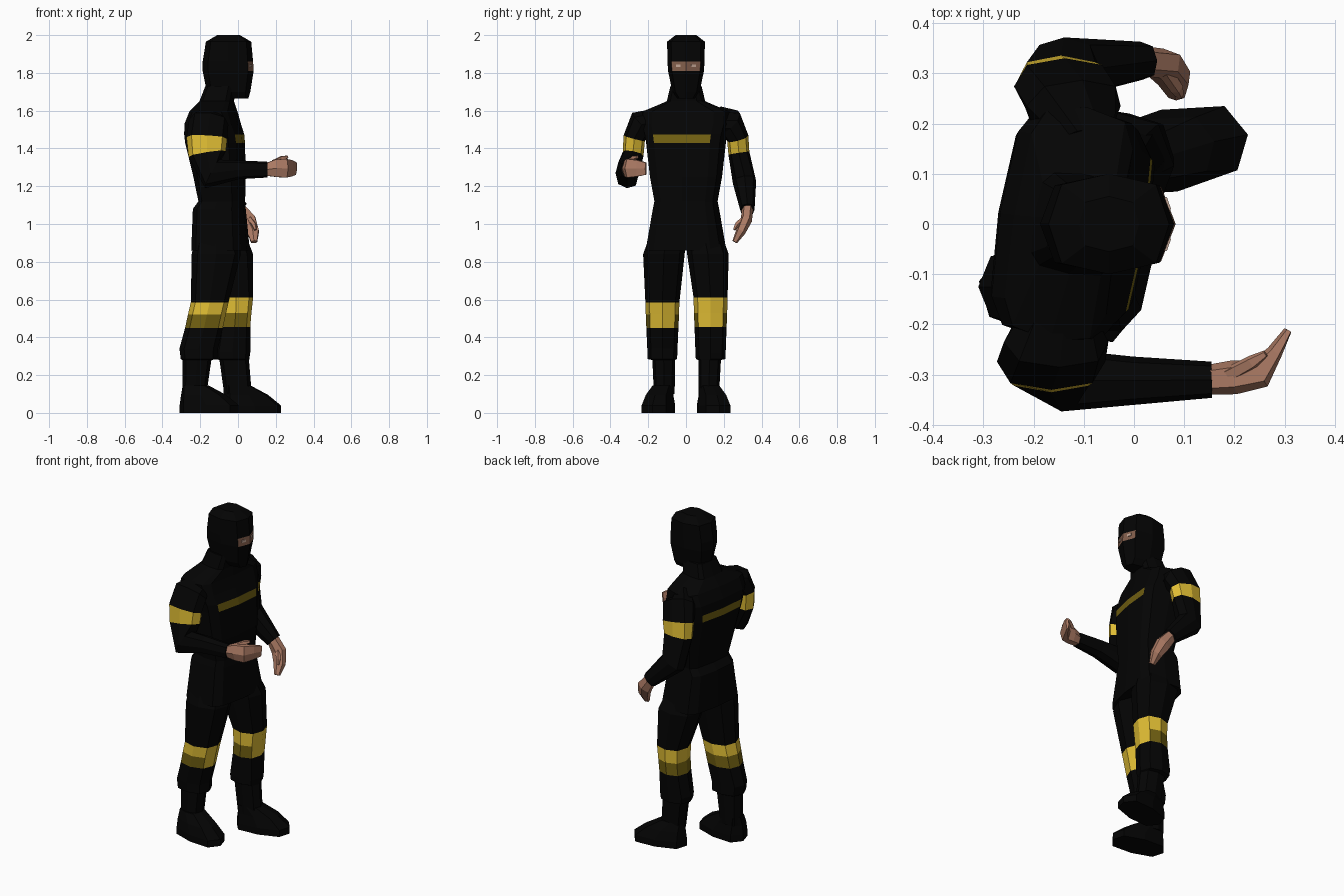
import bpy, bmesh, math
from mathutils import Vector


def material(name, rgb):
    m = bpy.data.materials.new(name)
    m.diffuse_color = (*rgb, 1)
    return m


BLACK = material("black_cloth", (0.0012, 0.0012, 0.0012))
YELLOW = material("bright_yellow", (0.76, 0.52, 0.035))
OLIVE = material("dark_yellow", (0.17, 0.12, 0.006))
SKIN = material("skin", (0.42, 0.20, 0.13))
SHADE = material("dark_skin", (0.22, 0.11, 0.07))
PALE = material("pale_eye", (0.55, 0.38, 0.30))


def spow(v, p):
    return math.copysign(abs(v) ** p, v) if abs(v) > 1e-6 else 0.0


def loft(name, rings, mats, n=8, p=0.8, yaw=0.0, upright=True, paint=None):
    """Skin rings of (x, y, z, side radius, depth radius) into a closed flat-faced tube."""
    bm = bmesh.new()
    pts = [Vector(r[:3]) for r in rings]
    loops = []
    for i, r in enumerate(rings):
        if upright:
            t = Vector((0, 0, 1))
        else:
            t = (pts[min(i + 1, len(pts) - 1)] - pts[max(i - 1, 0)]).normalized()
        ref = Vector((math.sin(yaw), math.cos(yaw), 0))
        u = (ref - t * ref.dot(t)).normalized()
        w = u.cross(t)
        loop = []
        for j in range(n):
            a = 2 * math.pi * j / n
            loop.append(bm.verts.new(pts[i] + u * r[3] * spow(math.cos(a), p)
                                     + w * r[4] * spow(math.sin(a), p)))
        loops.append(loop)
    for i in range(len(loops) - 1):
        for j in range(n):
            k = (j + 1) % n
            f = bm.faces.new((loops[i][j], loops[i][k], loops[i + 1][k], loops[i + 1][j]))
            f.material_index = paint(i, j) if paint else 0
    bm.faces.new(loops[0])
    bm.faces.new(loops[-1])
    bmesh.ops.recalc_face_normals(bm, faces=bm.faces)
    me = bpy.data.meshes.new(name)
    bm.to_mesh(me)
    bm.free()
    for m in mats:
        me.materials.append(m)
    ob = bpy.data.objects.new(name, me)
    bpy.context.collection.objects.link(ob)
    return ob


def slices(rows):
    """Turn (z, front x, back x, half width) rows into loft rings centred on y = 0."""
    return [((f + b) / 2, 0, z, h, (f - b) / 2) for z, f, b, h in rows]


# Torso, turned slightly, with a stripe on chest and back
loft("torso", slices([
    (0.86, 0.05, -0.235, 0.215), (1.08, 0.032, -0.23, 0.175), (1.12, 0.028, -0.20, 0.168),
    (1.25, 0.03, -0.225, 0.192), (1.43, 0.025, -0.268, 0.212), (1.475, 0.02, -0.272, 0.22),
    (1.53, 0.0, -0.268, 0.235), (1.595, -0.02, -0.24, 0.235), (1.65, -0.025, -0.20, 0.10),
    (1.73, -0.015, -0.17, 0.08)]),
    [BLACK, OLIVE], n=12, p=0.5, yaw=0.16,
    paint=lambda i, j: 1 if i == 4 and j in (2, 3, 8, 9) else 0)

# Masked head with the eye slit left open
loft("head", slices([
    (1.665, 0.055, -0.08, 0.045), (1.70, 0.065, -0.165, 0.072), (1.81, 0.083, -0.187, 0.095),
    (1.86, 0.08, -0.187, 0.098), (1.965, 0.07, -0.17, 0.10), (2.0, 0.01, -0.11, 0.055)]),
    [BLACK, SHADE], p=0.7,
    paint=lambda i, j: 1 if i == 2 and j in (1, 2) else 0)

# Eyes
for side, s in (("left", 1), ("right", -1)):
    bpy.ops.mesh.primitive_cube_add(size=1, location=(0.066, 0.04 * s, 1.838),
                                    rotation=(0, 0, 0.34 * s))
    eye = bpy.context.object
    eye.name = side + "_eye"
    eye.scale = (0.008, 0.026, 0.014)
    eye.data.materials.append(PALE)

# Legs with two-tone knee bands (bright at the kneecap) and loose cuffs
leg_paint = lambda i, j: 1 if i == 2 or (i == 3 and j in (1, 2)) else 2 if i == 3 else 0
LEG_MATS = [BLACK, YELLOW, OLIVE]
loft("left_leg", [
    (-0.08, 0.09, 0.97, 0.09, 0.11), (-0.05, 0.116, 0.84, 0.11, 0.13),
    (-0.01, 0.13, 0.61, 0.09, 0.09), (-0.012, 0.13, 0.53, 0.088, 0.083),
    (-0.018, 0.13, 0.455, 0.085, 0.083), (-0.03, 0.13, 0.32, 0.08, 0.095),
    (-0.03, 0.13, 0.285, 0.078, 0.09), (-0.02, 0.125, 0.28, 0.06, 0.078),
    (0.0, 0.12, 0.10, 0.055, 0.073)], LEG_MATS, paint=leg_paint)
loft("right_leg", [
    (-0.11, -0.09, 0.97, 0.09, 0.11), (-0.115, -0.117, 0.84, 0.11, 0.13),
    (-0.15, -0.125, 0.585, 0.09, 0.1), (-0.165, -0.125, 0.52, 0.088, 0.1),
    (-0.18, -0.125, 0.45, 0.085, 0.1), (-0.208, -0.125, 0.34, 0.08, 0.102),
    (-0.206, -0.125, 0.285, 0.078, 0.097), (-0.217, -0.118, 0.28, 0.06, 0.076),
    (-0.23, -0.115, 0.10, 0.055, 0.063)], LEG_MATS, paint=leg_paint)

# Boots with toes turned outwards
for side, s, x in (("left", 1, 0.07), ("right", -1, -0.152)):
    loft(side + "_boot", [
        (x, 0.146 * s, 0.0, 0.083, 0.16), (x, 0.146 * s, 0.04, 0.083, 0.16),
        (x - 0.03, 0.14 * s, 0.095, 0.07, 0.122), (x - 0.072, 0.122 * s, 0.145, 0.056, 0.07)],
        [BLACK], p=0.7, yaw=-0.2 * s)

# Arms with a yellow band round each upper arm
arm_paint = lambda i, j: 1 if i == 2 else 0
loft("left_arm", [
    (-0.10, 0.17, 1.56, 0.05, 0.07), (-0.12, 0.235, 1.54, 0.07, 0.10),
    (-0.14, 0.274, 1.455, 0.058, 0.10), (-0.145, 0.28, 1.375, 0.056, 0.09),
    (-0.135, 0.31, 1.22, 0.062, 0.075), (0.015, 0.325, 1.075, 0.038, 0.045)],
    [BLACK, YELLOW], upright=False, paint=arm_paint)
loft("right_arm", [
    (-0.15, -0.17, 1.56, 0.05, 0.07), (-0.155, -0.235, 1.54, 0.07, 0.105),
    (-0.165, -0.274, 1.455, 0.058, 0.108), (-0.163, -0.28, 1.37, 0.056, 0.10),
    (-0.135, -0.312, 1.265, 0.062, 0.085), (0.0, -0.312, 1.287, 0.048, 0.05),
    (0.155, -0.31, 1.288, 0.036, 0.042)],
    [BLACK, YELLOW], upright=False, paint=arm_paint)

# Hands and thumbs
loft("left_hand", [
    (0.01, 0.325, 1.08, 0.03, 0.035), (0.055, 0.32, 1.02, 0.03, 0.045),
    (0.08, 0.29, 0.96, 0.026, 0.035), (0.085, 0.258, 0.905, 0.014, 0.018)],
    [SKIN], n=6, upright=False)
loft("left_thumb", [
    (0.055, 0.315, 1.035, 0.015, 0.016), (0.085, 0.27, 0.995, 0.013, 0.013),
    (0.092, 0.255, 0.97, 0.007, 0.007)], [SKIN], n=5, upright=False)
loft("right_hand", [
    (0.15, -0.31, 1.288, 0.03, 0.037), (0.20, -0.305, 1.295, 0.034, 0.052),
    (0.25, -0.298, 1.295, 0.03, 0.055), (0.28, -0.255, 1.295, 0.016, 0.048),
    (0.306, -0.212, 1.293, 0.008, 0.036)], [SKIN], n=6, upright=False)
loft("right_thumb", [
    (0.19, -0.30, 1.325, 0.016, 0.016), (0.235, -0.275, 1.348, 0.014, 0.014),
    (0.262, -0.258, 1.355, 0.007, 0.008)], [SKIN], n=5, upright=False)
